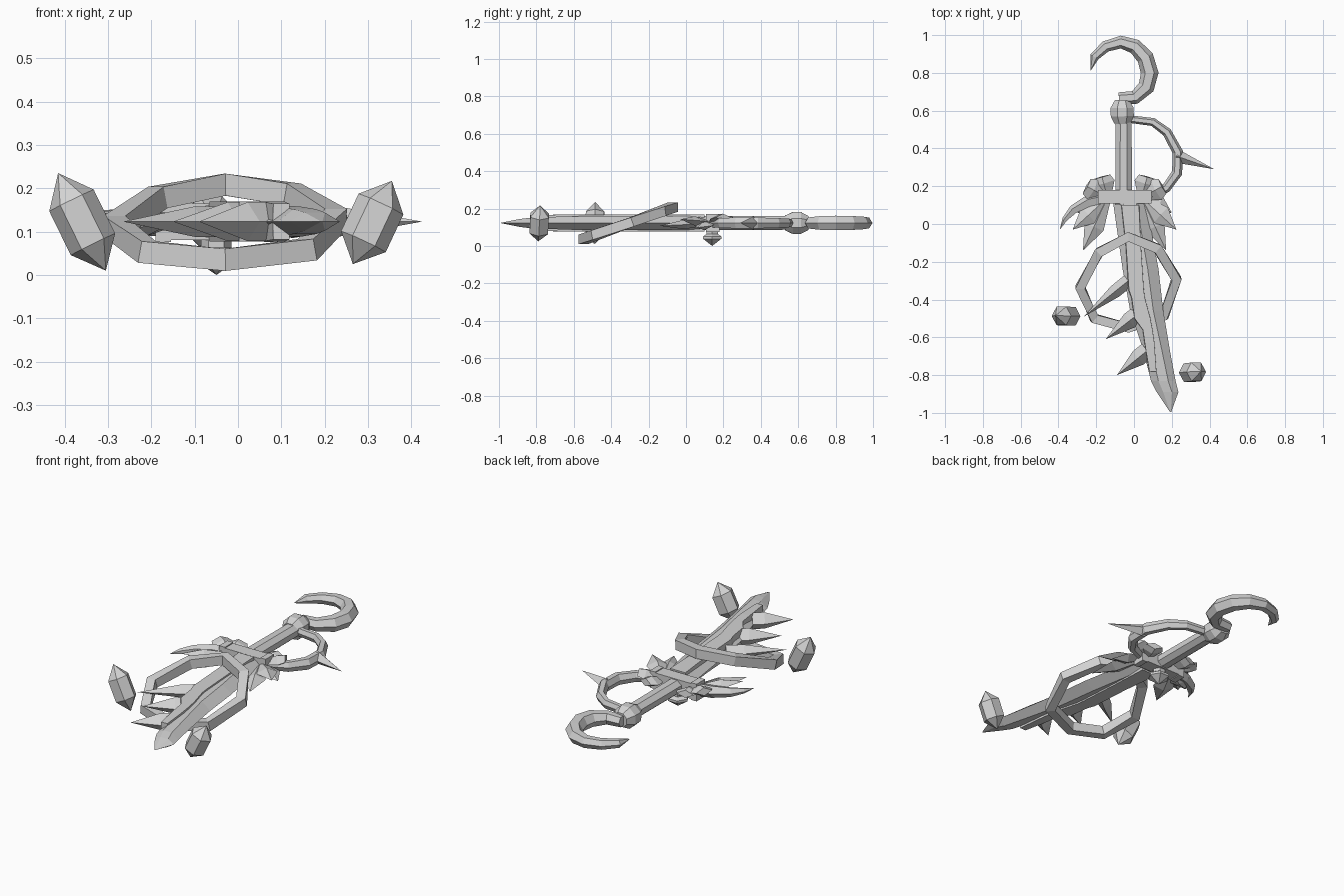
import bpy, bmesh
from math import sin, cos, pi
from mathutils import Vector

if "Cube" in bpy.data.objects:
    bpy.data.objects.remove(bpy.data.objects["Cube"])

grey = bpy.data.materials.new("pale grey")
grey.use_nodes = True
grey.diffuse_color = (0.65, 0.65, 0.65, 1)
grey.node_tree.nodes["Principled BSDF"].inputs["Base Color"].default_value = (0.65, 0.65, 0.65, 1)
MID = 0.123  # height of the flat centre plane


def loft(name, rings, closed=False):
    """Skin a list of equal rings into one flat-shaded object."""
    bm = bmesh.new()
    rows = [[bm.verts.new(p) for p in ring] for ring in rings]
    n = len(rows[0])
    for i in range(len(rows) - (not closed)):
        a, b = rows[i], rows[(i + 1) % len(rows)]
        for k in range(n):
            bm.faces.new((a[k], a[(k + 1) % n], b[(k + 1) % n], b[k]))
    if not closed:
        bm.faces.new(rows[0])
        bm.faces.new(rows[-1])
    bmesh.ops.remove_doubles(bm, verts=bm.verts, dist=0.0002)
    bmesh.ops.recalc_face_normals(bm, faces=bm.faces)
    mesh = bpy.data.meshes.new(name)
    bm.to_mesh(mesh)
    bm.free()
    mesh.materials.append(grey)
    obj = bpy.data.objects.new(name, mesh)
    bpy.context.collection.objects.link(obj)
    return obj


def sweep(name, path, sides=6, flat=1.0, spin=0.0, closed=False):
    """Sweep a polygon along (x, y, z, radius) points."""
    pts = [Vector(p[:3]) for p in path]
    n = len(pts)
    rings = []
    for i, p in enumerate(pts):
        before = pts[i - 1] if closed or i else p
        after = pts[(i + 1) % n] if closed or i < n - 1 else p
        t = ((after - p).normalized() + (p - before).normalized()).normalized()
        ref = Vector((0, 1, 0)) if abs(t.z) > 0.8 else Vector((0, 0, 1))
        side = t.cross(ref).normalized()
        up = side.cross(t)
        angles = [spin + 2 * pi * k / sides for k in range(sides)]
        rings.append([p + path[i][3] * (side * cos(a) + up * sin(a) * flat) for a in angles])
    return loft(name, rings, closed)


def level(points):
    """Lift (x, y, radius) points onto the centre plane."""
    return [(x, y, MID, r) for x, y, r in points]


def between(a, b, profile):
    """Points along a-b from (fraction, radius) pairs."""
    a, b = Vector(a), Vector(b)
    return [(*a.lerp(b, f), r) for f, r in profile]


def slab(name, stations, half, inset):
    """Bevelled blade from (y, left, right, thickness factor) stations."""
    rings = []
    for y, l, r, f in stations:
        h, w = half * f, r - l
        a, b = l + w * inset, r - w * inset
        rings.append([(l, y, MID), (a, y, MID + h), (b, y, MID + h),
                      (r, y, MID), (b, y, MID - h), (a, y, MID - h)])
    return loft(name, rings)


# Curved blade and its raised core
slab("blade", [(0.11, -0.11, 0.065, 1), (-0.24, -0.06, 0.13, 1), (-0.46, -0.02, 0.155, 1),
               (-0.67, 0.05, 0.19, 0.9), (-0.83, 0.09, 0.22, 0.75), (-0.89, 0.12, 0.235, 0.55),
               (-0.995, 0.19, 0.197, 0)], 0.038, 0.3)
slab("blade_core", [(0.1, -0.07, 0.03, 1), (-0.12, -0.045, 0.04, 1), (-0.35, -0.03, 0.055, 1),
                    (-0.39, -0.015, 0.06, 1), (-0.5, 0, 0.09, 1), (-0.56, 0.045, 0.1, 1),
                    (-0.63, 0.055, 0.11, 1), (-0.78, 0.08, 0.12, 0.9)], 0.046, 0.04)

# Barbs on the blade's concave edge
barbs = [((-0.03, -0.3), (-0.265, -0.49), 0.035), ((0.03, -0.47), (-0.15, -0.61), 0.045),
         ((0.07, -0.67), (-0.09, -0.8), 0.045)]
for i, (a, b, r) in enumerate(barbs):
    sweep(f"blade_barb_{i + 1}", between((*a, MID), (*b, MID), [(0, r), (0.3, r), (1, 0)]), 4)

# Tilted eight-sided ring around the blade
ring_path = []
for x, y in [(-0.03, -0.068), (-0.185, -0.15), (-0.285, -0.335), (-0.21, -0.5),
             (-0.03, -0.55), (0.16, -0.485), (0.225, -0.29), (0.125, -0.13)]:
    ring_path.append((x, y, MID + (y + 0.305) * 0.36, 0.036))
sweep("tilted_ring", ring_path, 4, 1.0, pi / 4, True)

# Floating crystals
crystal = [(0, 0), (0.27, 0.057), (0.72, 0.057), (1, 0)]
sweep("left_crystal", between((0.265, -0.79, 0.025), (0.355, -0.78, 0.217), crystal), 6)
sweep("right_crystal", between((-0.305, -0.49, 0.01), (-0.415, -0.485, 0.235), crystal), 6)

# Cross guard with end caps and a gem underneath
for name, x0, x1, h in [("guard_bar", -0.185, 0.08, 0.042), ("guard_cap_right", -0.19, -0.155, 0.047),
                        ("guard_cap_left", 0.06, 0.092, 0.047)]:
    loft(name, [[(x, y, MID + z) for y, z in ((0.108, -h), (0.18, -h), (0.18, h), (0.108, h))]
                for x in (x0, x1)])
sweep("guard_gem", between((-0.05, 0.14, 0.085), (-0.05, 0.14, 0),
                           [(0, 0.035), (0.25, 0.035), (0.4, 0.056), (0.55, 0.056), (1, 0)]), 6)

# Grip and pommel
sweep("grip", level([(-0.055, 0.1, 0.048), (-0.055, 0.55, 0.046)]), 8, 0.85, pi / 8)
sweep("pommel", level([(-0.06, 0.53, 0.045), (-0.062, 0.57, 0.066), (-0.063, 0.615, 0.066),
                       (-0.062, 0.655, 0.042)]), 8, 0.95, pi / 8)

# Hook at the end of the grip
sweep("end_hook", level([(-0.08, 0.665, 0.032), (0.005, 0.67, 0.036), (0.065, 0.725, 0.044),
                         (0.083, 0.8, 0.047), (0.06, 0.88, 0.045), (0.005, 0.94, 0.04),
                         (-0.07, 0.963, 0.034), (-0.15, 0.94, 0.03), (-0.21, 0.885, 0.025),
                         (-0.23, 0.81, 0)]), 6, 0.95)

# Knuckle bow and its spike
sweep("knuckle_bow", level([(-0.02, 0.555, 0.02), (0.1, 0.54, 0.022), (0.175, 0.485, 0.025),
                            (0.232, 0.38, 0.028), (0.228, 0.27, 0.028), (0.17, 0.19, 0.025),
                            (0.07, 0.145, 0.022)]), 6, 1.2)
sweep("knuckle_spike", between((0.225, 0.36, MID), (0.425, 0.29, MID), [(0, 0.036), (1, 0)]), 4)

# Leaf-shaped shards fanned out from both ends of the guard
leaf = [(0, 0.02), (0.55, 0.055), (1, 0)]
blunt = [(0, 0.02), (0.7, 0.06), (1, 0.045)]
shards = [(0.09, 0.12, 0.25, 0.015, blunt), (0.16, 0.2, 0.2, 0.03, blunt),
          (0.09, 0.275, -0.03, 0.02, leaf), (0.09, 0.22, -0.14, -0.015, leaf),
          (0.1, 0.25, 0.06, -0.025, leaf)]
for side, sign, middle in (("left", 1, -0.05), ("right", -1, -0.05)):
    for i, (x0, x1, y, dz, profile) in enumerate(shards):
        start = (middle + sign * 0.09, 0.14, MID)
        end = (middle + sign * x1, y, MID + dz)
        sweep(f"{side}_shard_{i + 1}", between(start, end, profile), 4, 0.45)

# Curved claw on the right of the guard
sweep("right_claw", level([(-0.15, 0.14, 0.035), (-0.24, 0.12, 0.034), (-0.32, 0.075, 0.026),
                           (-0.365, 0.025, 0.015), (-0.393, -0.03, 0)]), 5)
